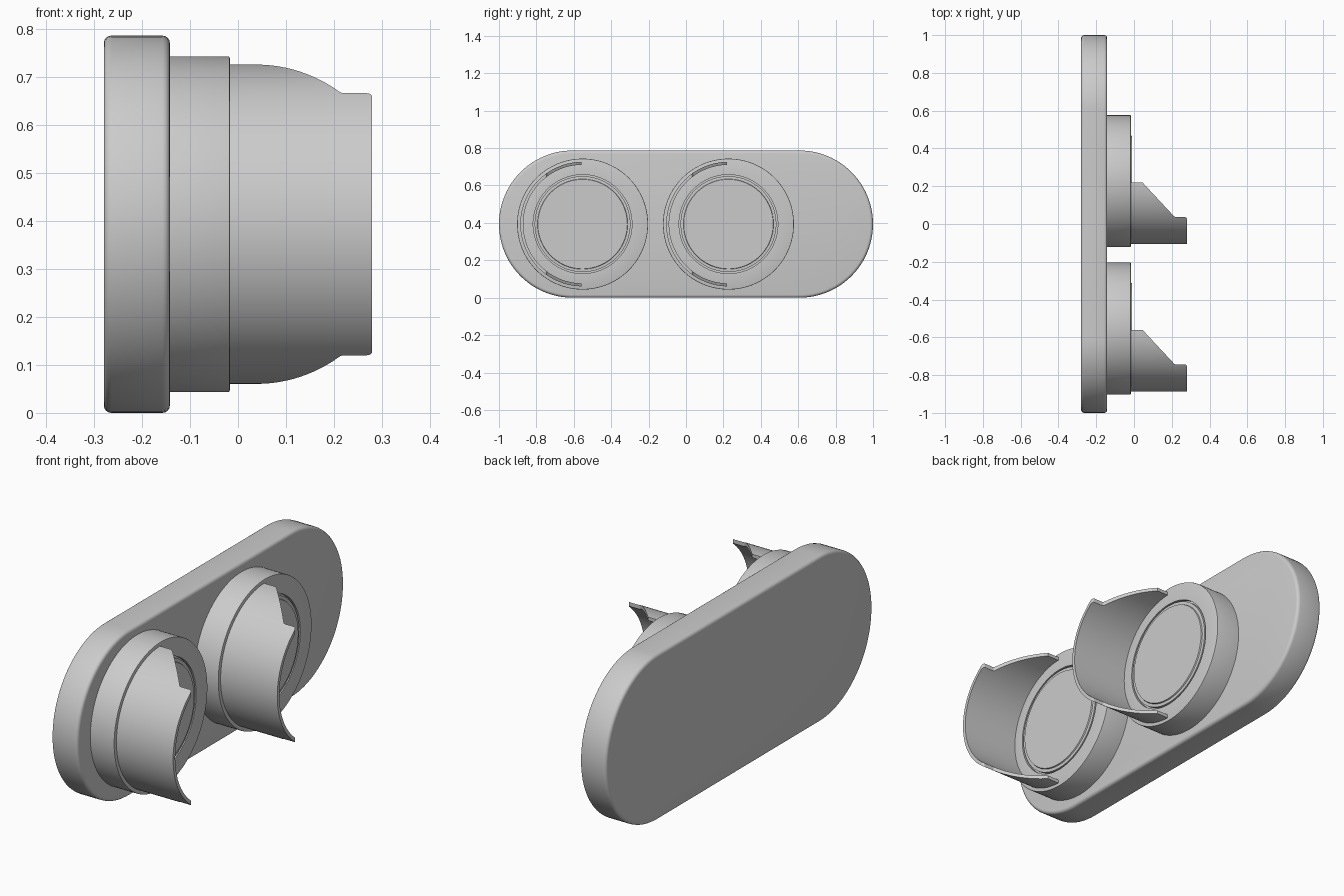
import bpy, bmesh
from math import sin, cos, pi, radians

if "Cube" in bpy.data.objects:
    bpy.data.objects.remove(bpy.data.objects["Cube"])

CZ = 0.3935                 # height of the common axis
LAMPS = [-0.553, 0.227]     # y centres of the two lamps


def make(name, bm, angle=30):
    bmesh.ops.remove_doubles(bm, verts=bm.verts, dist=1e-6)
    bmesh.ops.recalc_face_normals(bm, faces=bm.faces)
    me = bpy.data.meshes.new(name)
    bm.to_mesh(me)
    bm.free()
    ob = bpy.data.objects.new(name, me)
    bpy.context.collection.objects.link(ob)
    return ob


def activate(ob):
    bpy.ops.object.select_all(action='DESELECT')
    bpy.context.view_layer.objects.active = ob
    ob.select_set(True)


def smooth(ob):
    activate(ob)
    bpy.ops.object.shade_smooth_by_angle(angle=radians(30))


def lathe(name, profile, cy, closed=False, n=128):
    """Spin an (x, radius) profile about the lamp axis."""
    bm = bmesh.new()
    vs = [bm.verts.new((x, cy, CZ + r)) for x, r in profile]
    pairs = list(zip(vs, vs[1:])) + ([(vs[-1], vs[0])] if closed else [])
    edges = [bm.edges.new(p) for p in pairs]
    bmesh.ops.spin(bm, geom=vs + edges, cent=(0, cy, CZ), axis=(1, 0, 0),
                   angle=2 * pi, steps=n, use_merge=True)
    return make(name, bm)


def extrude(name, pts, vec):
    """Extrude a planar outline into a solid."""
    bm = bmesh.new()
    face = bm.faces.new([bm.verts.new(p) for p in pts])
    res = bmesh.ops.extrude_face_region(bm, geom=[face], use_keep_orig=True)
    bmesh.ops.translate(bm, vec=vec,
                        verts=[v for v in res['geom'] if isinstance(v, bmesh.types.BMVert)])
    return make(name, bm)


def arc(cx, cy, r, a0, a1, n=6):
    return [(cx + r * cos(radians(a0 + (a1 - a0) * i / n)),
             cy + r * sin(radians(a0 + (a1 - a0) * i / n))) for i in range(n + 1)]


# Backplate: stadium outline with rounded rims
outline = arc(1 - CZ, CZ, CZ, -90, 90, 48) + arc(CZ - 1, CZ, CZ, 90, 270, 48)
plate = extrude("backplate", [(-0.28, y, z) for y, z in outline], (0.138, 0, 0))
bev = plate.modifiers.new("rim", 'BEVEL')
bev.width, bev.segments, bev.limit_method = 0.016, 4, 'ANGLE'
activate(plate)
bpy.ops.object.modifier_apply(modifier="rim")
smooth(plate)

for i, cy in enumerate(LAMPS, 1):
    # Round housing with a recessed groove around the lens
    smooth(lathe(f"lamp_housing_{i}",
                 [(-0.16, 0), (-0.16, 0.35), (-0.021, 0.35), (-0.018, 0.349), (-0.017, 0.346),
                  (-0.017, 0.264), (-0.032, 0.264), (-0.032, 0)], cy))
    # Lens disc
    smooth(lathe(f"lens_{i}",
                 [(-0.034, 0), (-0.034, 0.256), (-0.017, 0.256), (-0.016, 0.241),
                  (-0.010, 0.239), (-0.010, 0)], cy))
    # Visor: tube trimmed by a side profile
    visor = lathe(f"visor_{i}", [(-0.03, 0.333), (0.4, 0.333), (0.4, 0.317), (-0.03, 0.317)],
                  cy, closed=True)
    side = [(-0.05, -0.45)] + [(0.28, -0.45)]
    side += arc(0.268, -0.202, 0.012, 0, 90)
    side += arc(0.222, -0.175, 0.015, 270, 225)
    side += [(0.045, -0.007), (-0.05, -0.007)]
    cutter = extrude("visor_cutter", [(x, cy + y, CZ - 0.5) for x, y in side], (0, 0, 1))
    cutter.hide_render = True
    cut = visor.modifiers.new("trim", 'BOOLEAN')
    cut.operation, cut.solver, cut.object = 'INTERSECT', 'EXACT', cutter
    activate(visor)
    bpy.ops.object.modifier_apply(modifier="trim")
    bpy.data.objects.remove(cutter)
    smooth(visor)
